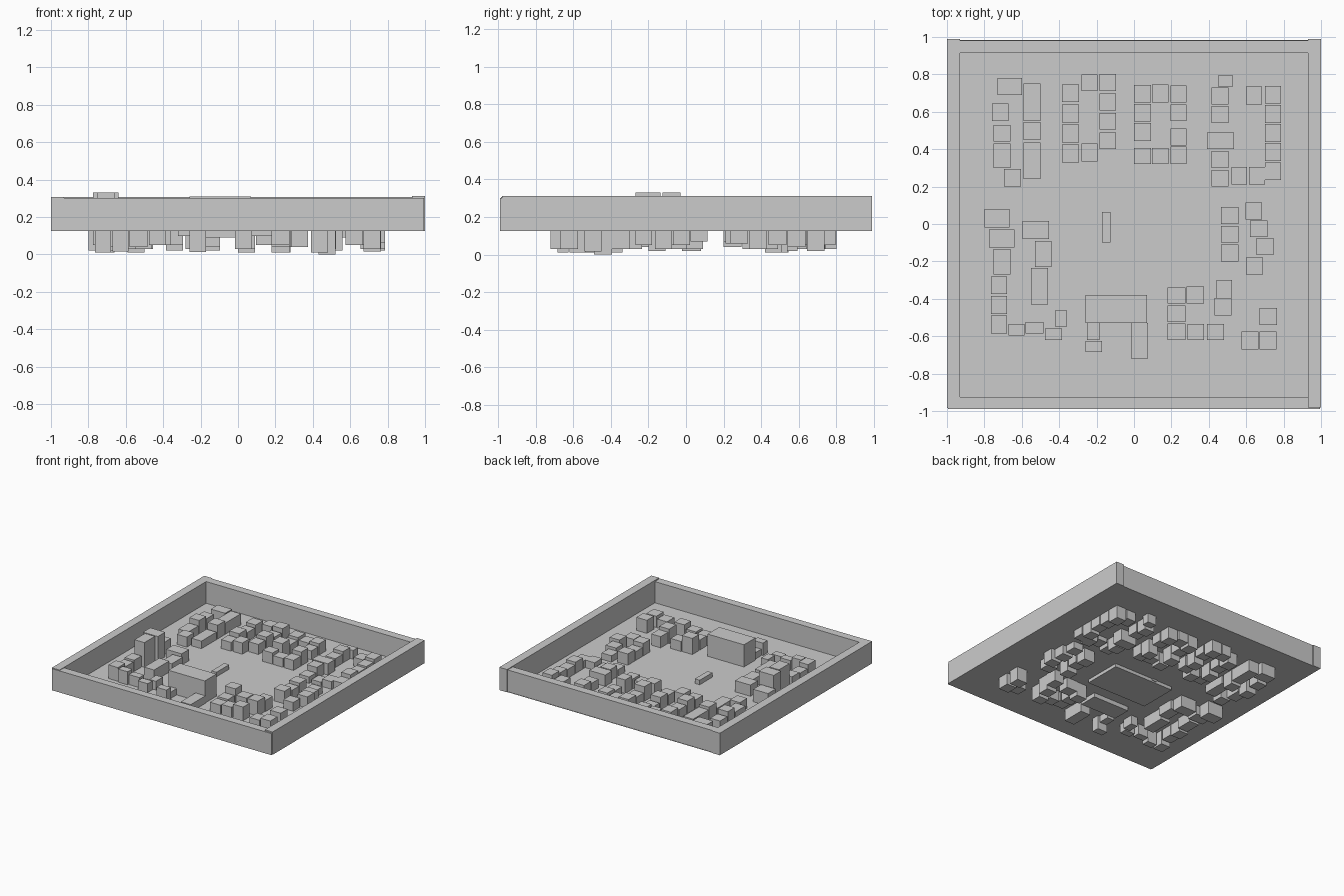
import bpy, bmesh

FLOOR = 0.125


def box(name, x0, x1, y0, y1, z0, z1):
    bm = bmesh.new()
    bmesh.ops.create_cube(bm, size=1)
    for v in bm.verts:
        v.co.x = x1 if v.co.x > 0 else x0
        v.co.y = y1 if v.co.y > 0 else y0
        v.co.z = z1 if v.co.z > 0 else z0
    me = bpy.data.meshes.new(name)
    bm.to_mesh(me)
    bm.free()
    ob = bpy.data.objects.new(name, me)
    bpy.context.collection.objects.link(ob)
    return ob


def house(x, y, w, d, top, bottom=None):
    """House with lower left corner x, y; foundations mirror its height."""
    if bottom is None:
        bottom = min(max(0.25 - top, 0.01), 0.12)
    box("house", x, x + w, y, y + d, bottom, top)


def column(x, y, w, d, pitch, tops):
    """Row of houses running towards the back."""
    for i, t in enumerate(tops):
        house(x, y + i * pitch, w, d, t)


def street(x, y, w, d, pitch, tops):
    """Row of houses running to the right."""
    for i, t in enumerate(tops):
        house(x + i * pitch, y, w, d, t)


# ground and city walls
box("ground", -0.995, 0.995, -0.985, 0.985, FLOOR, FLOOR + 0.003)
box("front_wall", -0.995, 0.995, -0.99, -0.925, FLOOR, 0.302)
box("back_wall", -0.995, 0.995, 0.915, 0.982, FLOOR, 0.306)
box("left_wall", -1, -0.93, -0.985, 0.99, FLOOR, 0.306)
box("right_wall", 0.93, 1, -0.98, 0.99, FLOOR, 0.312)

# sunken plaza and low monument
box("plaza", -0.32, 0.23, -0.26, 0.06, 0.098, FLOOR)
box("monument", -0.17, -0.125, -0.10, 0.065, 0.11, 0.165)

# great hall and its wings
box("great_hall", -0.26, 0.07, -0.53, -0.38, 0.09, 0.31)
house(-0.25, -0.62, 0.065, 0.09, 0.18)
house(-0.26, -0.685, 0.09, 0.06, 0.23, 0.012)
house(-0.015, -0.72, 0.09, 0.19, 0.19, 0.03)

# north west quarter
house(-0.73, 0.69, 0.13, 0.09, 0.22)
house(-0.76, 0.55, 0.09, 0.095, 0.21)
house(-0.75, 0.44, 0.09, 0.09, 0.24)
house(-0.75, 0.30, 0.09, 0.13, 0.20)
house(-0.695, 0.20, 0.09, 0.095, 0.21)
house(-0.59, 0.24, 0.09, 0.195, 0.19)
house(-0.59, 0.45, 0.09, 0.095, 0.24)
house(-0.59, 0.55, 0.09, 0.20, 0.22)
column(-0.385, 0.33, 0.09, 0.095, 0.107, [0.20, 0.23, 0.20, 0.22])
house(-0.28, 0.335, 0.085, 0.095, 0.22)
house(-0.28, 0.71, 0.085, 0.09, 0.21)
column(-0.185, 0.40, 0.09, 0.09, 0.104, [0.21, 0.23, 0.19, 0.22])

# north quarter
house(0, 0.32, 0.09, 0.085, 0.22)
column(0, 0.445, 0.09, 0.095, 0.102, [0.248, 0.20, 0.22])
house(0.095, 0.32, 0.09, 0.085, 0.20)
house(0.095, 0.65, 0.09, 0.095, 0.20)
house(0.195, 0.32, 0.085, 0.095, 0.21)
house(0.195, 0.42, 0.085, 0.09, 0.24)
column(0.195, 0.55, 0.085, 0.09, 0.10, [0.20, 0.22])

# north east quarter
house(0.45, 0.735, 0.08, 0.06, 0.20)
column(0.415, 0.54, 0.09, 0.09, 0.10, [0.20, 0.22])
house(0.39, 0.40, 0.145, 0.09, 0.22)
column(0.415, 0.20, 0.09, 0.09, 0.10, [0.18, 0.22])
street(0.52, 0.21, 0.085, 0.095, 0.095, [0.16, 0.19])
house(0.60, 0.64, 0.085, 0.095, 0.20)
column(0.70, 0.235, 0.085, 0.095, 0.102, [0.19, 0.22, 0.20, 0.21, 0.23])

# west quarter
house(-0.80, -0.02, 0.135, 0.10, 0.23)
house(-0.775, -0.125, 0.135, 0.095, 0.33, 0.05)
house(-0.75, -0.27, 0.09, 0.135, 0.33, 0.04)
house(-0.595, -0.08, 0.14, 0.095, 0.22)
house(-0.53, -0.23, 0.09, 0.14, 0.20)
house(-0.55, -0.43, 0.09, 0.195, 0.22)
column(-0.765, -0.585, 0.085, 0.095, 0.105, [0.24, 0.21, 0.22])
house(-0.67, -0.595, 0.085, 0.06, 0.235)
house(-0.58, -0.585, 0.095, 0.06, 0.21)
house(-0.475, -0.62, 0.09, 0.06, 0.20)
house(-0.42, -0.55, 0.06, 0.09, 0.20)

# east quarter
column(0.465, -0.20, 0.095, 0.09, 0.10, [0.23, 0.20, 0.22])
house(0.595, 0.025, 0.09, 0.09, 0.18)
house(0.62, -0.07, 0.095, 0.09, 0.20)
house(0.655, -0.165, 0.09, 0.09, 0.22)
house(0.60, -0.27, 0.09, 0.09, 0.20)
house(0.44, -0.395, 0.085, 0.095, 0.22)
house(0.43, -0.49, 0.09, 0.095, 0.248, 0)

# south east quarter
column(0.18, -0.62, 0.095, 0.087, 0.097, [0.20, 0.21, 0.26])
house(0.28, -0.425, 0.095, 0.09, 0.21)
street(0.285, -0.62, 0.09, 0.085, 0.105, [0.21, 0.24])
house(0.67, -0.54, 0.095, 0.09, 0.235)
street(0.575, -0.67, 0.09, 0.095, 0.097, [0.20, 0.22])
